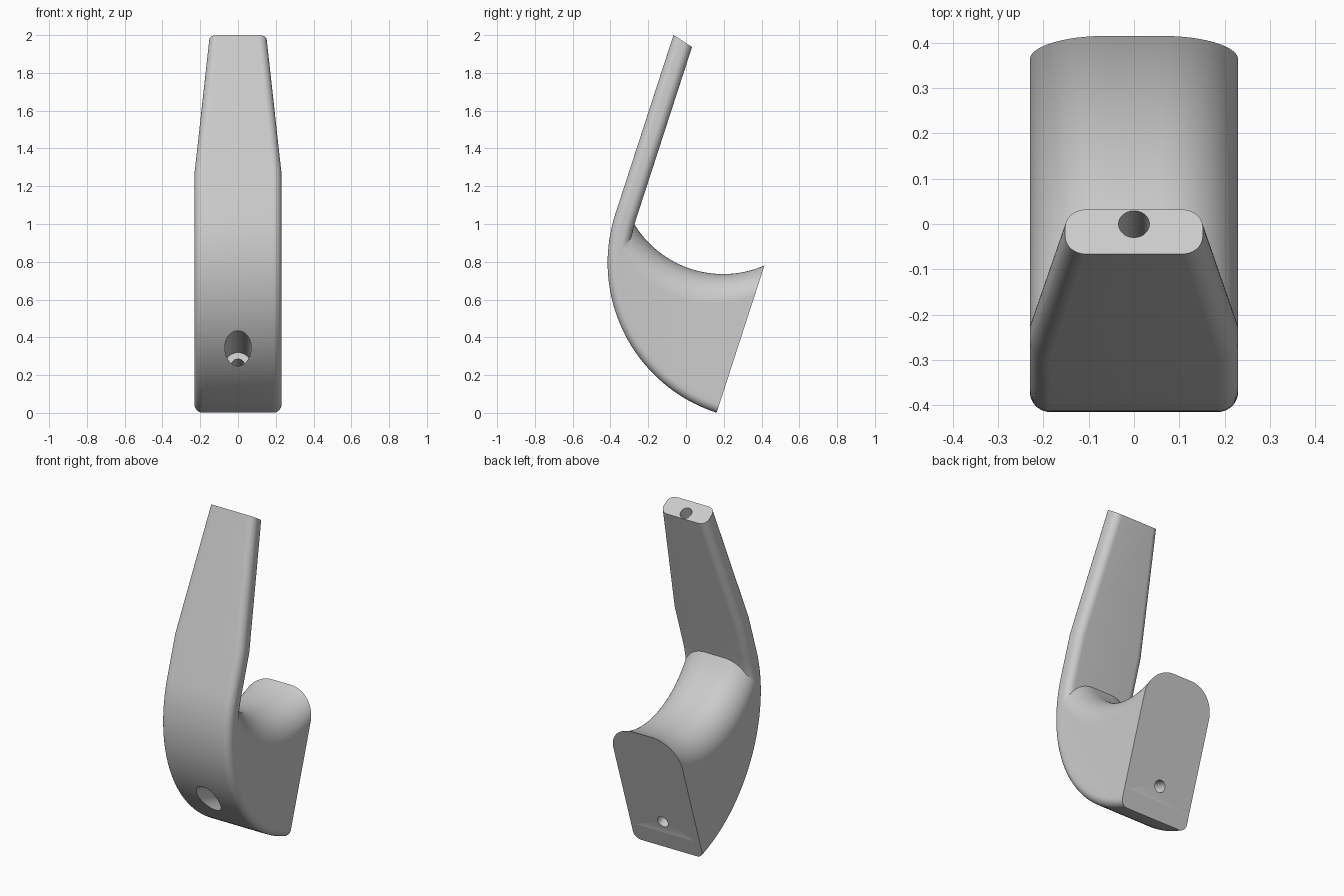
import bpy, bmesh, math
from mathutils import Vector

cube = bpy.data.objects.get("Cube")
if cube:
    bpy.data.objects.remove(cube, do_unlink=True)

# Tilted working frame: u points out from the mounting face, v runs up along it
TILT = math.radians(18)
U = Vector((0, -math.cos(TILT), math.sin(TILT)))
V = Vector((0, math.sin(TILT), math.cos(TILT)))
CENTRE = Vector((0, 0.42, 0.795))
R = 0.835        # outer sweep radius
THICK = 0.113    # plate thickness
HALF = 0.23      # half width


def place(x, u, v):
    return CENTRE + Vector((x, 0, 0)) + U * u + V * v


def rounded_section(hw, lo, hi, r_lo, r_hi, n=10):
    """Closed outline of (x, t) points with separate low and high corner radii."""
    pts = []
    for sx, top, start in ((1, False, -90), (1, True, 0), (-1, True, 90), (-1, False, 180)):
        r = r_hi if top else r_lo
        t = hi - r if top else lo + r
        steps = n if r else 0
        for i in range(steps + 1):
            a = math.radians(start + 90 * i / max(steps, 1))
            pts.append((sx * (hw - r) + r * math.cos(a), t + r * math.sin(a)))
    return pts


def loft(name, rings):
    """Skin a row of equal outlines and cap both ends."""
    bm = bmesh.new()
    rows = [[bm.verts.new(p) for p in ring] for ring in rings]
    for a, b in zip(rows, rows[1:]):
        for i in range(len(a)):
            j = (i + 1) % len(a)
            bm.faces.new((a[i], a[j], b[j], b[i]))
    bm.faces.new(rows[0])
    bm.faces.new(rows[-1])
    bmesh.ops.recalc_face_normals(bm, faces=bm.faces)
    mesh = bpy.data.meshes.new(name)
    bm.to_mesh(mesh)
    bm.free()
    ob = bpy.data.objects.new(name, mesh)
    bpy.context.collection.objects.link(ob)
    return ob


def cylinder(name, start, end, r, n=40):
    axis = (end - start).normalized()
    side = Vector((1, 0, 0))
    other = axis.cross(side)
    circle = [side * r * math.cos(math.tau * i / n) + other * r * math.sin(math.tau * i / n)
              for i in range(n)]
    return loft(name, [[start + c for c in circle], [end + c for c in circle]])


def combine(target, other, operation):
    mod = target.modifiers.new(operation, 'BOOLEAN')
    mod.operation = operation
    mod.solver = 'EXACT'
    mod.object = other
    bpy.context.view_layer.objects.active = target
    bpy.ops.object.modifier_apply(modifier=mod.name)
    bpy.data.objects.remove(other, do_unlink=True)


# Front strip: tapered plate that curls round into the mounting face
rings = []
for v, hw, slant in ((0.966, 0.152, 0.27), (0.245, HALF, 0), (0, HALF, 0)):
    outline = rounded_section(hw, R - THICK, R, 0.045, 0.045)
    rings.append([place(x, t, v + slant * (t - R + THICK)) for x, t in outline])
outline = rounded_section(HALF, R - THICK, R, 0.045, 0.045)
for i in range(1, 41):
    a = math.radians(90 * i / 40)
    rings.append([place(x, t * math.cos(a), -t * math.sin(a)) for x, t in outline])
hook = loft("wall_hook", rings)

# Saddle block: hollowed, rounded top between the plate and the mounting face
rings = []
steps = 48
for i in range(steps + 1):
    u = 0.765 * i / steps
    top = 0.397 - math.sqrt(0.55 ** 2 - (u - 0.364) ** 2)
    bottom = -math.sqrt((R - THICK / 2) ** 2 - u * u)
    outline = rounded_section(HALF - 0.0002, bottom, top, 0, min(0.168, top - bottom - 0.002), 16)
    rings.append([place(x, u, t) for x, t in outline])
combine(hook, loft("saddle", rings), 'UNION')

# Screw hole with a wide head recess, and a bore in the plate tip
for start, end, r in ((place(0, 0.23, -0.645), place(0, 1, -0.645), 0.07),
                      (place(0, -0.1, -0.645), place(0, 0.3, -0.645), 0.035),
                      (place(0, 0.759, 0.65), place(0, 0.759, 1.1), 0.034)):
    combine(hook, cylinder("hole_cutter", start, end, r), 'DIFFERENCE')

# Plain grey finish
grey = bpy.data.materials.new("light_grey")
grey.use_nodes = True
colour = (0.6, 0.6, 0.6, 1)
grey.diffuse_color = colour
grey.node_tree.nodes["Principled BSDF"].inputs["Base Color"].default_value = colour
hook.data.materials.clear()
hook.data.materials.append(grey)

# Smooth the curved surfaces, keep the edges crisp
bpy.ops.object.select_all(action='DESELECT')
hook.select_set(True)
bpy.context.view_layer.objects.active = hook
bpy.ops.object.shade_smooth_by_angle(angle=math.radians(30))
